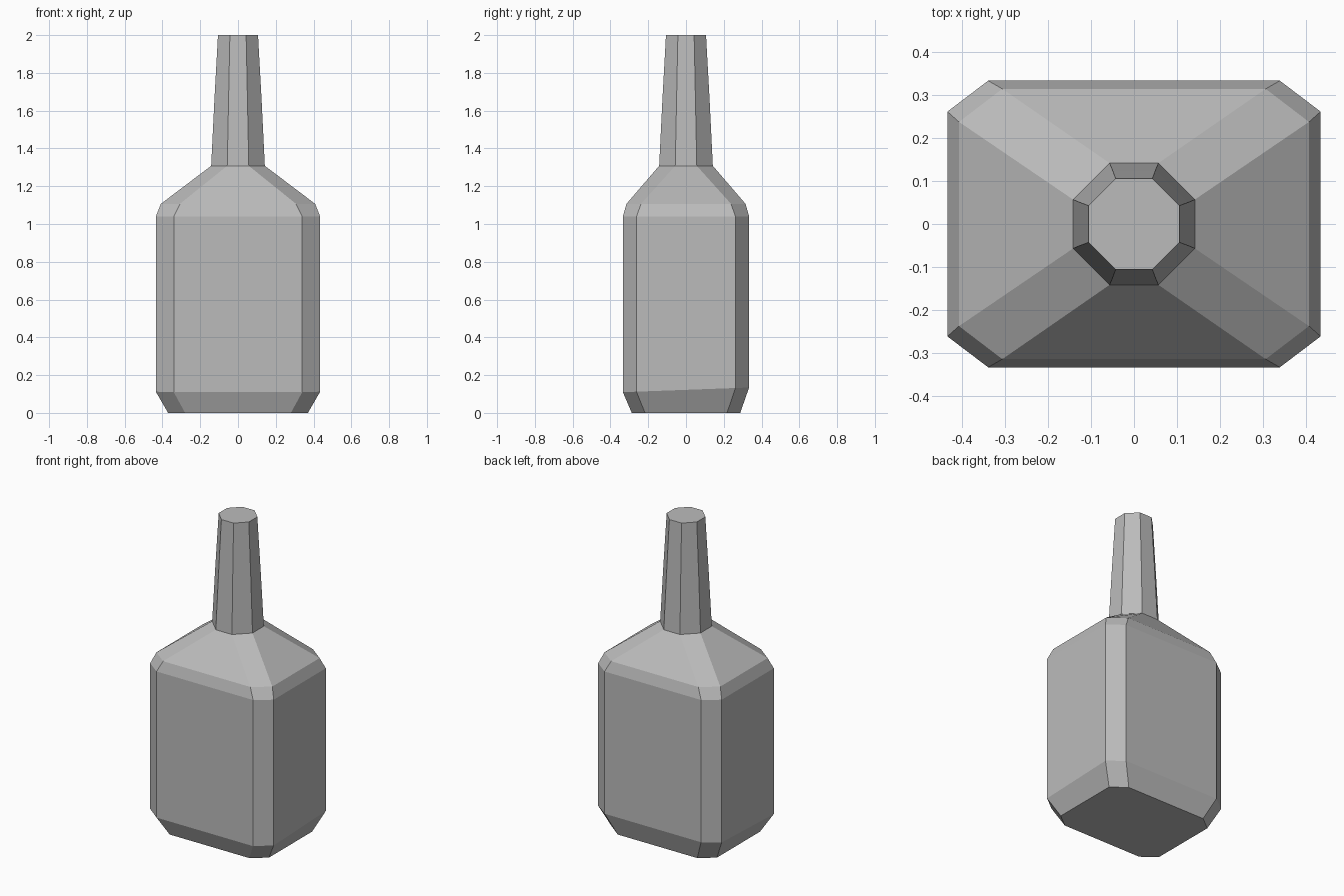
import bpy
import bmesh

cube = bpy.data.objects.get("Cube")
if cube:
    bpy.data.objects.remove(cube, do_unlink=True)

# Single flat colour
grey = bpy.data.materials.new("plain grey")
grey.use_nodes = True
colour = (0.5, 0.5, 0.5, 1)
grey.diffuse_color = colour
grey.node_tree.nodes["Principled BSDF"].inputs["Base Color"].default_value = colour


def ring(bm, z, half_x, flat_x, half_y, flat_y, tilt=0.0):
    """Eight-sided section: a rectangle with its corners cut; tilt raises the back."""
    quarter = [(half_x, flat_y), (flat_x, half_y)]
    points = quarter + [(-x, y) for x, y in reversed(quarter)]
    points += [(-x, -y) for x, y in points]
    return [bm.verts.new((x, y, z + tilt * y)) for x, y in points]


def loft(name, sections):
    """Skin a stack of sections and cap both ends."""
    bm = bmesh.new()
    rings = [ring(bm, *s) for s in sections]
    for low, high in zip(rings, rings[1:]):
        for i in range(8):
            j = (i + 1) % 8
            bm.faces.new((low[i], low[j], high[j], high[i]))
    bm.faces.new(rings[0][::-1])
    bm.faces.new(rings[-1])
    bmesh.ops.recalc_face_normals(bm, faces=bm.faces)
    mesh = bpy.data.meshes.new(name)
    bm.to_mesh(mesh)
    bm.free()
    mesh.materials.append(grey)
    obj = bpy.data.objects.new(name, mesh)
    bpy.context.collection.objects.link(obj)
    return obj


# Body, shoulder and tapering neck in one skin
loft("bottle", [
    (0.0, 0.37, 0.28, 0.287, 0.217),
    (0.122, 0.435, 0.34, 0.334, 0.262, 0.037),
    (1.04, 0.435, 0.34, 0.334, 0.262),
    (1.107, 0.408, 0.307, 0.315, 0.238),
    (1.308, 0.142, 0.057, 0.142, 0.057),
    (1.655, 0.125, 0.05, 0.125, 0.05),
    (2.0, 0.106, 0.043, 0.106, 0.043),
])
